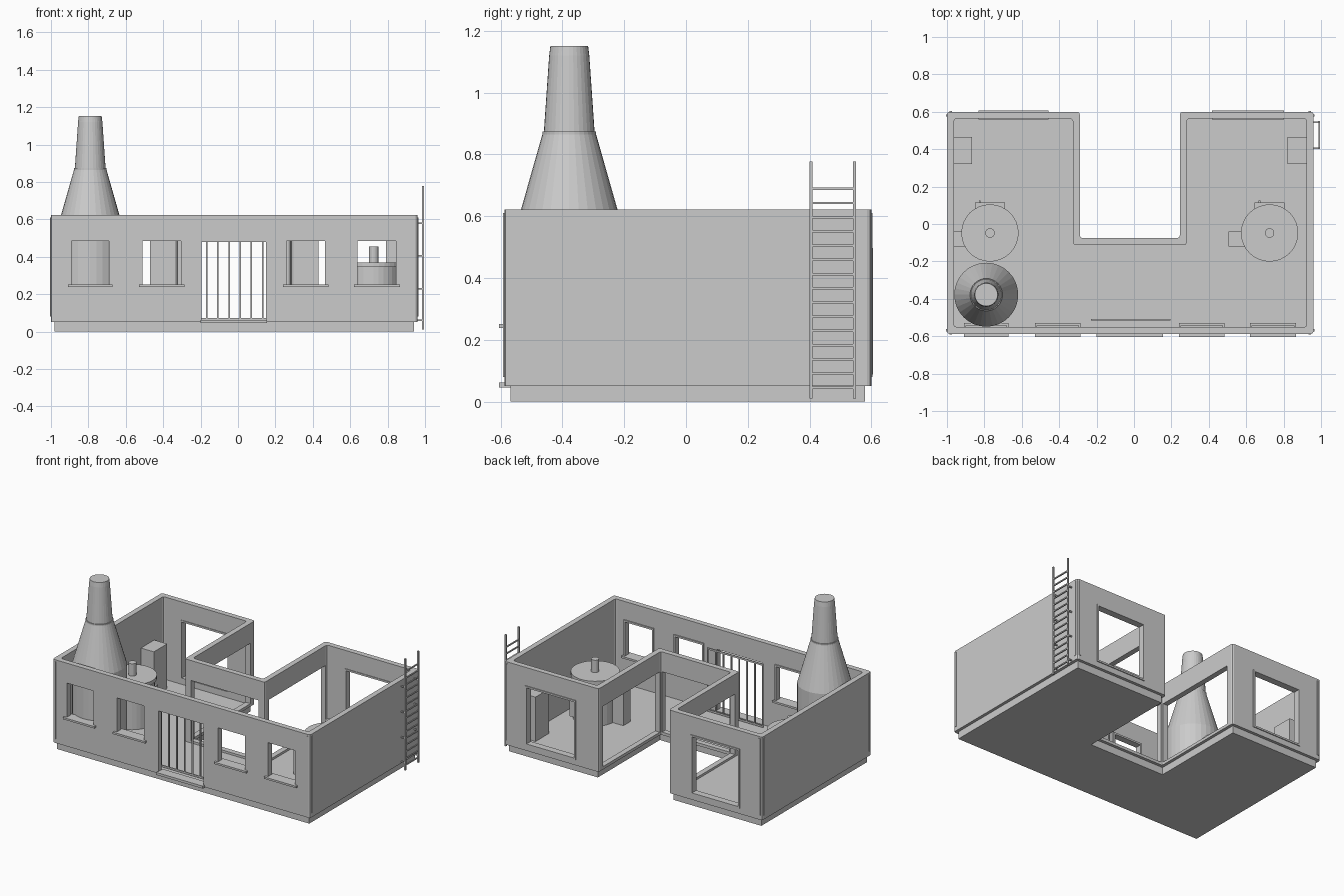
import bpy, bmesh, math
from mathutils import Vector

if "Cube" in bpy.data.objects:
    bpy.data.objects.remove(bpy.data.objects["Cube"], do_unlink=True)

grey = bpy.data.materials.new("plain_grey")
grey.use_nodes = True
GREY = (0.6, 0.6, 0.6, 1)
grey.diffuse_color = GREY
grey.node_tree.nodes["Principled BSDF"].inputs["Base Color"].default_value = GREY


def finish(name, bm):
    bmesh.ops.recalc_face_normals(bm, faces=bm.faces)
    mesh = bpy.data.meshes.new(name)
    bm.to_mesh(mesh)
    bm.free()
    mesh.materials.append(grey)
    ob = bpy.data.objects.new(name, mesh)
    bpy.context.collection.objects.link(ob)
    return ob


def add_box(bm, x, y, z):
    """Box spanning the given (low, high) ranges."""
    verts = bmesh.ops.create_cube(bm, size=1)["verts"]
    for v in verts:
        v.co = Vector([(lo + hi) / 2 + c * (hi - lo) for (lo, hi), c in zip((x, y, z), v.co)])


def boxes(name, spans):
    bm = bmesh.new()
    for span in spans:
        add_box(bm, *span)
    return finish(name, bm)


def lathe(name, centre, profile, sides=32):
    """Turned solid from (radius, height) pairs, closed at both ends."""
    bm = bmesh.new()
    rings = []
    for r, z in profile:
        rings.append([bm.verts.new((centre[0] + r * math.cos(a), centre[1] + r * math.sin(a), z))
                      for a in (2 * math.pi * i / sides for i in range(sides))])
    for low, high in zip(rings, rings[1:]):
        for i in range(sides):
            j = (i + 1) % sides
            bm.faces.new((low[i], low[j], high[j], high[i]))
    bm.faces.new(rings[0])
    bm.faces.new(rings[-1])
    return finish(name, bm)


# U-shaped plan
LEFT, RIGHT, FRONT, BACK = -1.0, 0.96, -0.588, 0.6
YARD_L, YARD_R, YARD_Y = -0.29, 0.245, -0.075
FLOOR, TOP, THICK = 0.055, 0.622, 0.037


def u_prism(name, inset, z0, z1, bevel=0):
    l, r, f, b = LEFT + inset, RIGHT - inset, FRONT + inset, BACK - inset
    yl, yr, y = YARD_L - inset, YARD_R + inset, YARD_Y - inset
    plan = [(l, f), (r, f), (r, b), (yr, b), (yr, y), (yl, y), (yl, b), (l, b)]
    bm = bmesh.new()
    face = bm.faces.new([bm.verts.new((px, py, z0)) for px, py in plan])
    top = bmesh.ops.extrude_face_region(bm, geom=[face])["geom"]
    bmesh.ops.translate(bm, vec=(0, 0, z1 - z0), verts=[v for v in top if isinstance(v, bmesh.types.BMVert)])
    if bevel:
        upright = [e for e in bm.edges if abs(e.verts[0].co.z - e.verts[1].co.z) > 0.01]
        bmesh.ops.bevel(bm, geom=upright, offset=bevel, segments=2, profile=0.5, affect="EDGES")
    return finish(name, bm)


def cut(target, cutter):
    cutter.hide_render = True
    mod = target.modifiers.new("cut", "BOOLEAN")
    mod.operation, mod.solver, mod.object = "DIFFERENCE", "EXACT", cutter
    bpy.context.view_layer.update()
    mesh = bpy.data.meshes.new_from_object(target.evaluated_get(bpy.context.evaluated_depsgraph_get()))
    target.modifiers.clear()
    target.data = mesh
    bpy.data.objects.remove(cutter, do_unlink=True)


u_prism("floor_plinth", 0.02, 0, FLOOR)
walls = u_prism("walls", 0, 0.05, TOP, 0.014)
cut(walls, u_prism("room_cutter", THICK, 0.03, 0.8, 0.014))

# Openings: front windows, front door, back doorways and the open yard sides
HEAD = 0.485
front_windows = [(-0.89, -0.69), (-0.51, -0.305), (0.26, 0.465), (0.64, 0.845)]
door = (-0.195, 0.15)
back_openings = [(-0.82, -0.47), (0.43, 0.79)]
front_y, back_y = (FRONT - 0.02, FRONT + 0.06), (BACK - 0.06, BACK + 0.02)
holes = [(w, front_y, (0.25, HEAD)) for w in front_windows]
holes += [(door, front_y, (0.06, 0.48))]
holes += [(w, back_y, (0.1, HEAD)) for w in back_openings]
side = (YARD_Y + 0.01, BACK - 0.05)
holes += [((YARD_L - 0.06, YARD_L + 0.02), side, (0.07, HEAD)),
          ((YARD_R - 0.02, YARD_R + 0.06), side, (0.07, HEAD)),
          ((YARD_L + 0.01, YARD_R - 0.01), (YARD_Y - 0.06, YARD_Y + 0.02), (0.07, HEAD))]
cut(walls, boxes("opening_cutter", holes))


def frame(x, y, z, w=0.012):
    """Four strips around an opening."""
    (x0, x1), (z0, z1) = x, z
    return [((x0 - w, x0), y, z), ((x1, x1 + w), y, z),
            ((x0 - w, x1 + w), y, (z1, z1 + w)), ((x0 - w, x1 + w), y, (z0 - w, z0))]


# Sills, threshold and trim
boxes("window_sills", [((a - 0.02, b + 0.02), (-0.605, -0.53), (0.238, 0.251)) for a, b in front_windows])
boxes("door_threshold", [((door[0] - 0.005, door[1] + 0.005), (-0.605, -0.54), (0.045, 0.062))])
trim = []
for a, b in front_windows:
    trim += frame((a, b), (FRONT + 0.012, FRONT + THICK + 0.008), (0.25, HEAD))
for opening in back_openings:
    trim += frame(opening, (BACK - THICK - 0.004, BACK + 0.006), (0.1, HEAD))
boxes("opening_trim", trim)

# Corner strips
strips = []
for x, sx in ((LEFT, 1), (RIGHT, -1)):
    for y, sy in ((FRONT, 1), (BACK, -1)):
        xs = sorted((x + sx * 0.014, x + sx * 0.026))
        ys = sorted((y + sy * 0.014, y + sy * 0.026))
        strips.append((xs, sorted((y - sy * 0.004, y + sy * 0.01)), (0.08, 0.61)))
        strips.append((sorted((x - sx * 0.004, x + sx * 0.01)), ys, (0.08, 0.61)))
boxes("corner_strips", strips)

# Door grille
bars = [((x - 0.004, x + 0.004), (-0.515, -0.507), (0.06, HEAD + 0.01))
        for x in (-0.227 + 0.0598 * i for i in range(8))]
bars += [((-0.231, 0.196), (-0.515, -0.507), (z, z + 0.012)) for z in (0.06, HEAD)]
boxes("door_grille", bars)

# Chimney
lathe("chimney", (-0.79, -0.378),
      [(0.171, FLOOR), (0.171, 0.57), (0.087, 0.865), (0.087, 0.875), (0.082, 0.875), (0.065, 1.12), (0.061, 1.152)])

# Tanks with a pipe, a side box and a hatch
for label, cx in (("right", -0.77), ("left", 0.725)):
    cy = -0.048
    lathe(label + "_tank", (cx, cy), [(0.14, FLOOR), (0.14, 0.345), (0.153, 0.345), (0.153, 0.37)])
    lathe(label + "_tank_pipe", (cx, cy), [(0.025, 0.36), (0.025, 0.455)], 16)
    box_x = max(cx - 0.22, LEFT + THICK)
    boxes(label + "_tank_box", [((box_x, cx - 0.1), (-0.12, -0.04), (FLOOR, 0.28))])
    boxes(label + "_tank_hatch", [((cx - 0.08, cx + 0.08), (0.06, 0.115), (0.1, 0.26)),
                                  ((cx - 0.06, cx - 0.05), (0.11, 0.125), (0.17, 0.19))])

# Cabinets against the side walls
boxes("right_cabinet", [((LEFT + THICK, -0.865), (0.32, 0.465), (FLOOR, 0.36))])
boxes("left_cabinet", [((0.82, RIGHT - THICK), (0.32, 0.465), (FLOOR, 0.36))])

# Wall ladder
rail_x = (0.985, 0.995)
rails = (0.405, 0.545)
ladder = [(rail_x, (y - 0.005, y + 0.005), (0.01, 0.777)) for y in rails]
ladder += [((0.986, 0.994), rails, (z - 0.004, z + 0.004)) for z in (0.045 + 0.046 * i for i in range(15))]
ladder += [((RIGHT - 0.005, 0.99), (y - 0.004, y + 0.004), (z - 0.004, z + 0.004))
           for y in rails for z in (0.06, 0.23, 0.405, 0.58)]
boxes("ladder", ladder)
